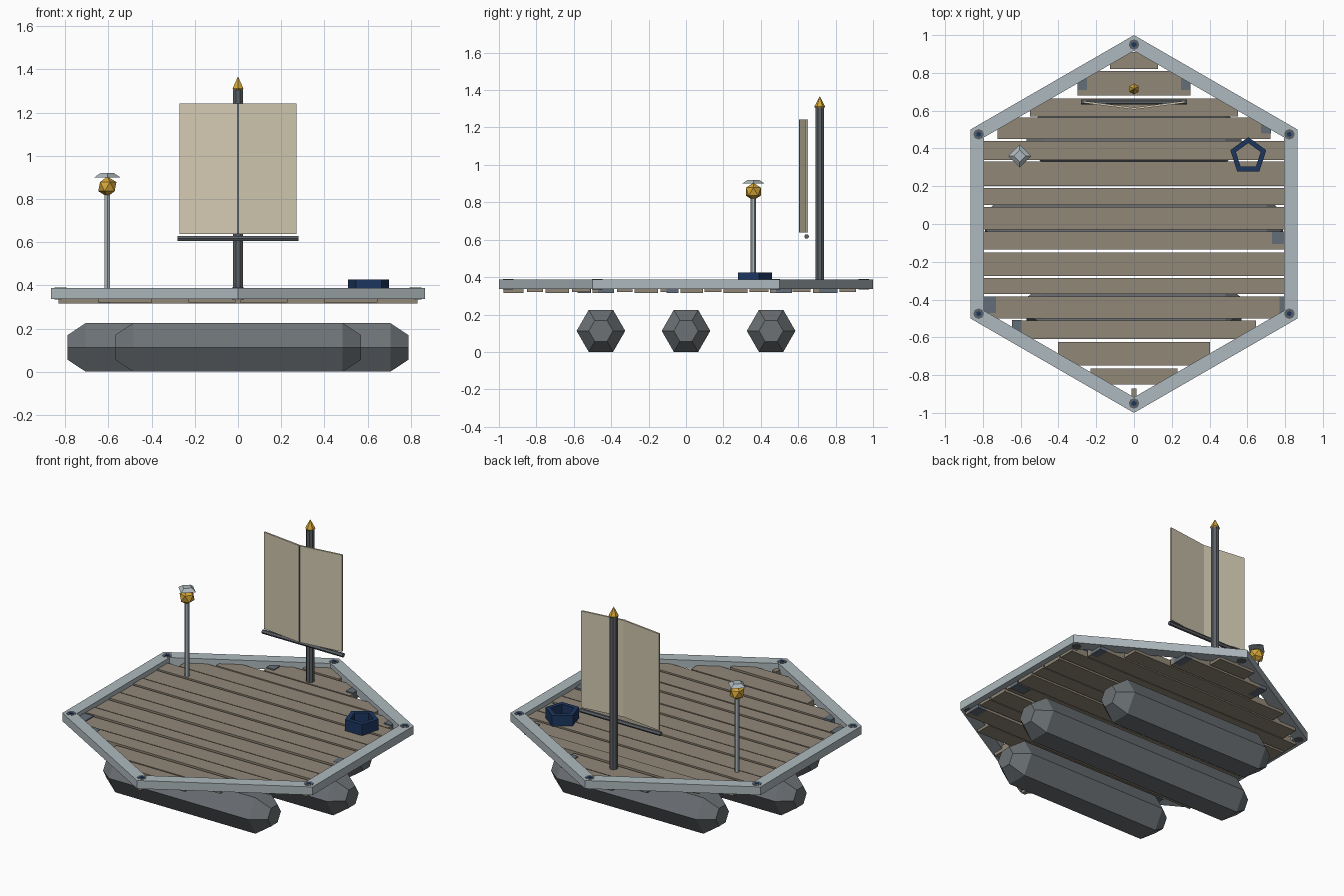
import bpy, bmesh, math
from mathutils import Matrix, Vector

if "Cube" in bpy.data.objects:
    bpy.data.objects.remove(bpy.data.objects["Cube"])


def material(name, r, g, b):
    m = bpy.data.materials.new(name)
    lin = [((c / 255 + 0.055) / 1.055) ** 2.4 for c in (r, g, b)]
    m.diffuse_color = (*lin, 1)
    m.use_nodes = True
    m.node_tree.nodes["Principled BSDF"].inputs["Base Color"].default_value = m.diffuse_color
    return m


PALE = material("pale_grey_metal", 174, 185, 189)
WOOD = material("weathered_wood", 145, 135, 119)
STAIN = material("blue_grey_stain", 100, 110, 120)
FLOAT = material("float_grey", 108, 113, 117)
DARK = material("dark_grey_metal", 92, 97, 102)
SAIL = material("sail_cloth", 211, 202, 178)
GOLD = material("gold", 212, 165, 55)
NAVY = material("navy", 28, 54, 95)


def finish(name, bm, mat):
    bmesh.ops.recalc_face_normals(bm, faces=bm.faces)
    me = bpy.data.meshes.new(name)
    bm.to_mesh(me)
    bm.free()
    me.materials.append(mat)
    ob = bpy.data.objects.new(name, me)
    bpy.context.collection.objects.link(ob)
    return ob


def loft(name, rings, n, mat, loc=(0, 0, 0), rot=Matrix(), turn=90, closed=False):
    """Stack n-sided rings given as (radius, height); closed joins last to first."""
    bm = bmesh.new()
    rows = []
    for r, z in rings:
        angles = [math.radians(turn) + math.tau * i / n for i in range(n)]
        rows.append([bm.verts.new((r * math.cos(a), r * math.sin(a), z)) for a in angles])
    pairs = list(zip(rows, rows[1:]))
    if closed:
        pairs.append((rows[-1], rows[0]))
    else:
        bm.faces.new(rows[0])
        bm.faces.new(rows[-1])
    for a, b in pairs:
        for i in range(n):
            j = (i + 1) % n
            bm.faces.new((a[i], a[j], b[j], b[i]))
    bmesh.ops.remove_doubles(bm, verts=bm.verts, dist=1e-5)
    bmesh.ops.transform(bm, matrix=Matrix.Translation(loc) @ rot, verts=bm.verts)
    return finish(name, bm, mat)


def tube_ring(name, n, outer, inner, z0, z1, mat, loc=(0, 0, 0)):
    return loft(name, [(outer, z0), (outer, z1), (inner, z1), (inner, z0)],
                n, mat, loc, closed=True)


def box(name, x0, x1, y0, y1, z0, z1, mat):
    bm = bmesh.new()
    bmesh.ops.create_cube(bm, size=1)
    for v in bm.verts:
        v.co = Vector((x1 if v.co.x > 0 else x0, y1 if v.co.y > 0 else y0,
                       z1 if v.co.z > 0 else z0))
    return finish(name, bm, mat)


ALONG_X = Matrix.Rotation(math.pi / 2, 4, 'Y')

# Three hexagonal floats with tapered ends
R = 0.13
for label, y, half in (("front", -0.455, 0.57), ("middle", 0, 0.79), ("back", 0.455, 0.57)):
    loft(label + "_float", [(R / 2, -half), (R, 0.085 - half), (R, half - 0.085), (R / 2, half)],
         6, FLOAT, (0, y, 0.1126), ALONG_X)

# Hexagonal rim with a bolt in each corner
tube_ring("deck_rim", 6, 1.0, 0.917, 0.336, 0.387, PALE)
for i in range(6):
    a = math.radians(90 + 60 * i)
    at = (0.95 * math.cos(a), 0.95 * math.sin(a), 0)
    loft("corner_bolt_%d" % i, [(0.028, 0.334), (0.028, 0.389)], 8, DARK, at)
    loft("bolt_head_%d" % i, [(0.014, 0.38), (0.014, 0.391)], 6, NAVY, at)

# Deck planks, front to back, shortened to stay inside the hexagon
edges = [(-0.975, -0.87), (-0.85, -0.765), (-0.75, -0.625), (-0.61, -0.51),
         (-0.5, -0.385), (-0.37, -0.285), (-0.275, -0.15), (-0.135, -0.04),
         (-0.03, 0.09), (0.1, 0.19), (0.2, 0.33), (0.34, 0.44),
         (0.45, 0.565), (0.57, 0.665), (0.68, 0.81), (0.82, 0.91)]
half_lengths = []
for i, (y0, y1) in enumerate(edges):
    far = max(abs(y0), abs(y1))
    h = min(0.83, (1 - far) * math.sqrt(3) - 0.03)
    half_lengths.append(h)
    low = 0.316 + 0.004 * (i % 2)
    box("plank_%02d" % i, -h, h, y0, y1, low, low + 0.04, WOOD)

# Worn patches on a few plank ends: (plank, side, length)
for i, side, length in ((14, -1, 0.05), (14, 1, 0.05), (4, -1, 0.1), (4, 1, 0.06),
                        (3, -1, 0.05), (7, 1, 0.1), (12, 1, 0.05)):
    y0, y1 = edges[i]
    h = half_lengths[i]
    xs = sorted((side * (h + 0.001), side * (h - length)))
    box("worn_end_%d_%d" % (i, side), xs[0], xs[1], y0 + 0.03, y1 + 0.001, 0.315, 0.3615, STAIN)

# Mast with pointed gold tip
loft("mast", [(0.025, 0.33), (0.025, 1.312)], 8, DARK, (0, 0.715, 0), turn=22.5)
loft("mast_tip", [(0.022, 1.30), (0.029, 1.312), (0.0, 1.367)], 6, GOLD, (0, 0.715, 0))

# Sail folded along its centre, with seam and boom
bm = bmesh.new()
outline = [(-0.27, 0.641), (0, 0.606), (0.27, 0.641), (0.27, 0.652), (0, 0.617), (-0.27, 0.652)]
rows = [[bm.verts.new((x, y, z)) for x, y in outline] for z in (0.638, 1.243)]
for row in rows:
    bm.faces.new((row[0], row[1], row[4], row[5]))
    bm.faces.new((row[1], row[2], row[3], row[4]))
for i in range(6):
    j = (i + 1) % 6
    bm.faces.new((rows[0][i], rows[0][j], rows[1][j], rows[1][i]))
finish("sail", bm, SAIL)
box("sail_seam", -0.004, 0.004, 0.604, 0.609, 0.638, 1.243, DARK)
loft("sail_boom", [(0.013, -0.28), (0.013, 0.28)], 6, DARK, (0, 0.645, 0.617), ALONG_X)

# Lantern: post, faceted lamp and flat square cap
lx, ly = -0.605, 0.36
loft("lantern_post", [(0.014, 0.34), (0.014, 0.83)], 6, PALE, (lx, ly, 0))
bm = bmesh.new()
bmesh.ops.create_icosphere(bm, subdivisions=1, radius=0.047,
                           matrix=Matrix.Translation((lx, ly, 0.857)))
finish("lantern_lamp", bm, GOLD)
loft("lantern_cap", [(0.06, 0.9), (0.032, 0.919)], 4, PALE, (lx, ly, 0))

# Five-sided ring lying on the deck
tube_ring("deck_ring", 5, 0.1, 0.069, 0.355, 0.426, NAVY, (0.605, 0.36, 0))
